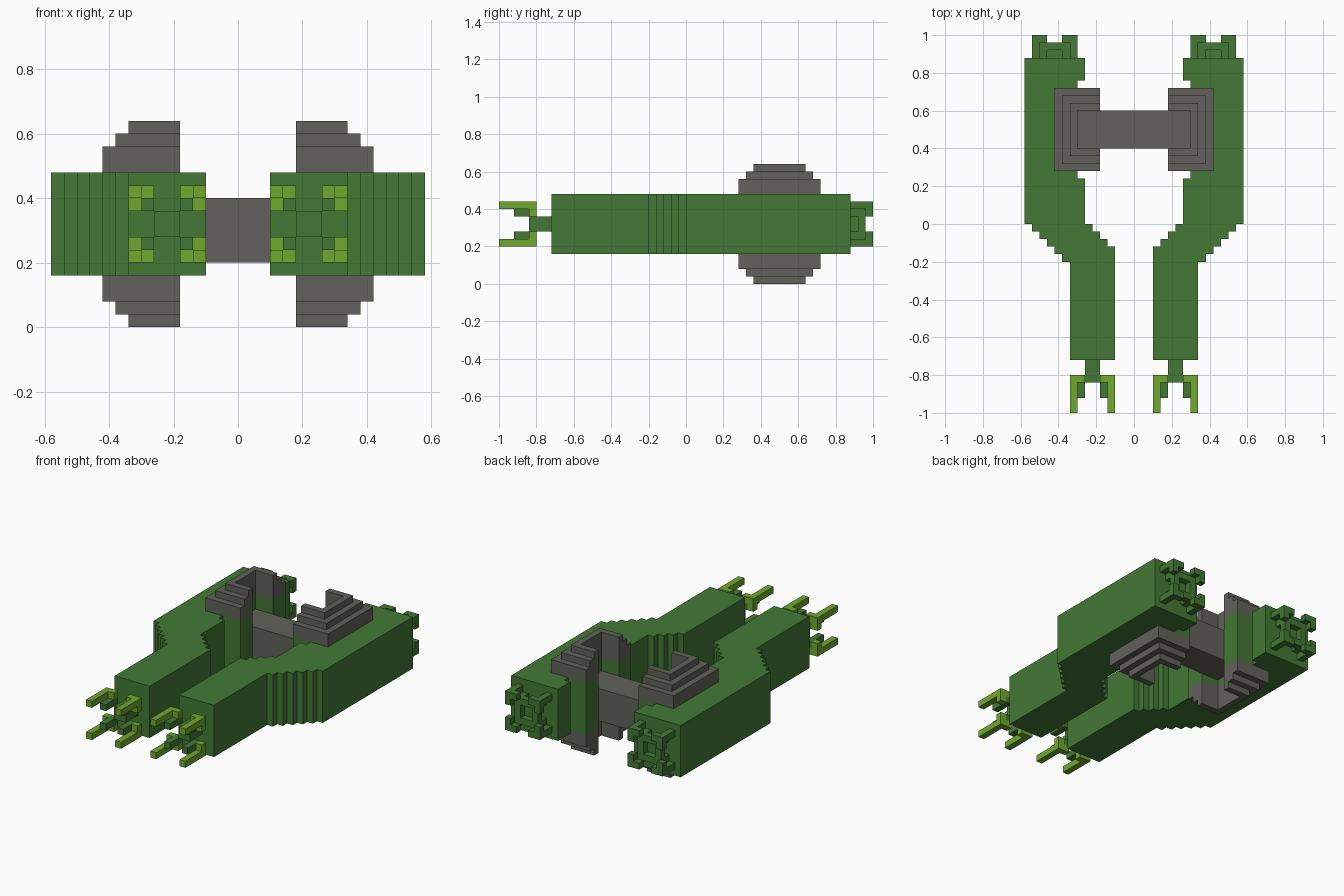
import bpy, bmesh

if "Cube" in bpy.data.objects:
    bpy.data.objects.remove(bpy.data.objects["Cube"])


def material(name, rgb):
    m = bpy.data.materials.new(name)
    m.diffuse_color = (*rgb, 1)
    m.use_nodes = True
    m.node_tree.nodes["Principled BSDF"].inputs["Base Color"].default_value = m.diffuse_color
    return m


GREEN = material("dark green", (0.056, 0.190, 0.036))
LIME = material("lime green", (0.160, 0.395, 0.027))
GRAY = material("warm gray", (0.122, 0.120, 0.106))


def prism(bm, points, z0, z1):
    """Extrude a flat xy outline from z0 up to z1."""
    face = bm.faces.new([bm.verts.new((x, y, z0)) for x, y in points])
    res = bmesh.ops.extrude_face_region(bm, geom=[face])
    verts = [g for g in res["geom"] if isinstance(g, bmesh.types.BMVert)]
    bmesh.ops.translate(bm, verts=verts, vec=(0, 0, z1 - z0))


def box(bm, x0, x1, y0, y1, z0, z1):
    x0, x1 = sorted((x0, x1))
    z0, z1 = sorted((z0, z1))
    prism(bm, [(x0, y0), (x1, y0), (x1, y1), (x0, y1)], z0, z1)


def finish(bm, name, mat, mirror=True):
    bmesh.ops.recalc_face_normals(bm, faces=bm.faces[:])
    mesh = bpy.data.meshes.new(name)
    bm.to_mesh(mesh)
    bm.free()
    mesh.materials.append(mat)
    ob = bpy.data.objects.new(name, mesh)
    bpy.context.collection.objects.link(ob)
    if mirror:
        ob.modifiers.new("mirror", "MIRROR").use_axis[0] = True
    return ob


V = 0.04  # block size
CZ = 0.32  # height of the centre line

# Long hulls: stepped outline including the middle band of the hub
outline = [(0.10, -0.72), (0.34, -0.72)]
for i in range(6):  # outer steps
    outline += [(0.34 + i * V, -0.20 + i * V), (0.38 + i * V, -0.20 + i * V)]
outline += [(0.58, 0.88), (0.26, 0.88), (0.26, 0.76), (0.30, 0.76), (0.30, 0.72),
            (0.18, 0.72), (0.18, 0.60), (0.30, 0.60), (0.30, 0.40), (0.18, 0.40),
            (0.18, 0.28), (0.30, 0.28), (0.30, 0.24), (0.26, 0.24)]
for i in range(4):  # inner steps
    outline += [(0.26 - i * V, -i * V), (0.22 - i * V, -i * V)]
bm = bmesh.new()
prism(bm, outline, 0.16, 0.48)
finish(bm, "hull", GREEN)

# Hub caps: C-shaped layers above and below the hull
bm = bmesh.new()
for i, (a, b) in enumerate([(0.16, 0.24), (0.24, 0.28), (0.28, 0.32)]):
    d = i * V
    ring = [(0.18, 0.28 + d), (0.42 - d, 0.28 + d), (0.42 - d, 0.72 - d), (0.18, 0.72 - d),
            (0.18, 0.60), (0.30, 0.60), (0.30, 0.40), (0.18, 0.40)]
    prism(bm, ring, CZ + a, CZ + b)
    prism(bm, ring, CZ - b, CZ - a)
finish(bm, "hub_caps", GRAY)

# Crossbar joining both hubs
bm = bmesh.new()
box(bm, -0.30, 0.30, 0.40, 0.60, 0.20, 0.40)
finish(bm, "crossbar", GRAY, mirror=False)

CORNERS = [(sx, sz) for sx in (-1, 1) for sz in (-1, 1)]


def corner_box(bm, cx, sx, sz, a0, a1, y0, y1, b0, b1):
    """Box measured in blocks outward from the centre line of a hull end."""
    box(bm, cx + sx * a0 * V, cx + sx * a1 * V, y0, y1, CZ + sz * b0 * V, CZ + sz * b1 * V)


# Front emitters: stalk with inner prongs, and lime outer prongs
CX = 0.22
inner, outer = bmesh.new(), bmesh.new()
box(inner, CX - V, CX + V, -0.84, -0.72, CZ - V, CZ + V)
for sx, sz in CORNERS:
    corner_box(inner, CX, sx, sz, 1, 2, -0.92, -0.80, 1, 2)
    corner_box(outer, CX, sx, sz, 2, 3, -1.0, -0.80, 2, 3)
    corner_box(outer, CX, sx, sz, 1, 2, -0.84, -0.80, 2, 3)
    corner_box(outer, CX, sx, sz, 2, 3, -0.84, -0.80, 1, 2)
finish(inner, "emitter_stalk", GREEN)
finish(outer, "emitter_prongs", LIME)

# Rear exhausts: core, square frame and hooked corner posts
CX = 0.42
bm = bmesh.new()
box(bm, CX - V, CX + V, 0.88, 0.92, CZ - V, CZ + V)
for s in (-1, 1):
    corner_box(bm, CX, 1, s, -2, 2, 0.92, 0.96, 1, 2)
    corner_box(bm, CX, s, 1, 1, 2, 0.92, 0.96, -1, 1)
for sx, sz in CORNERS:
    corner_box(bm, CX, sx, sz, 1, 2, 0.88, 0.92, 1, 2)
    corner_box(bm, CX, sx, sz, 2, 3, 0.88, 1.0, 2, 3)
    corner_box(bm, CX, sx, sz, 1, 2, 0.96, 1.0, 2, 3)
    corner_box(bm, CX, sx, sz, 2, 3, 0.96, 1.0, 1, 2)
finish(bm, "exhaust", GREEN)
